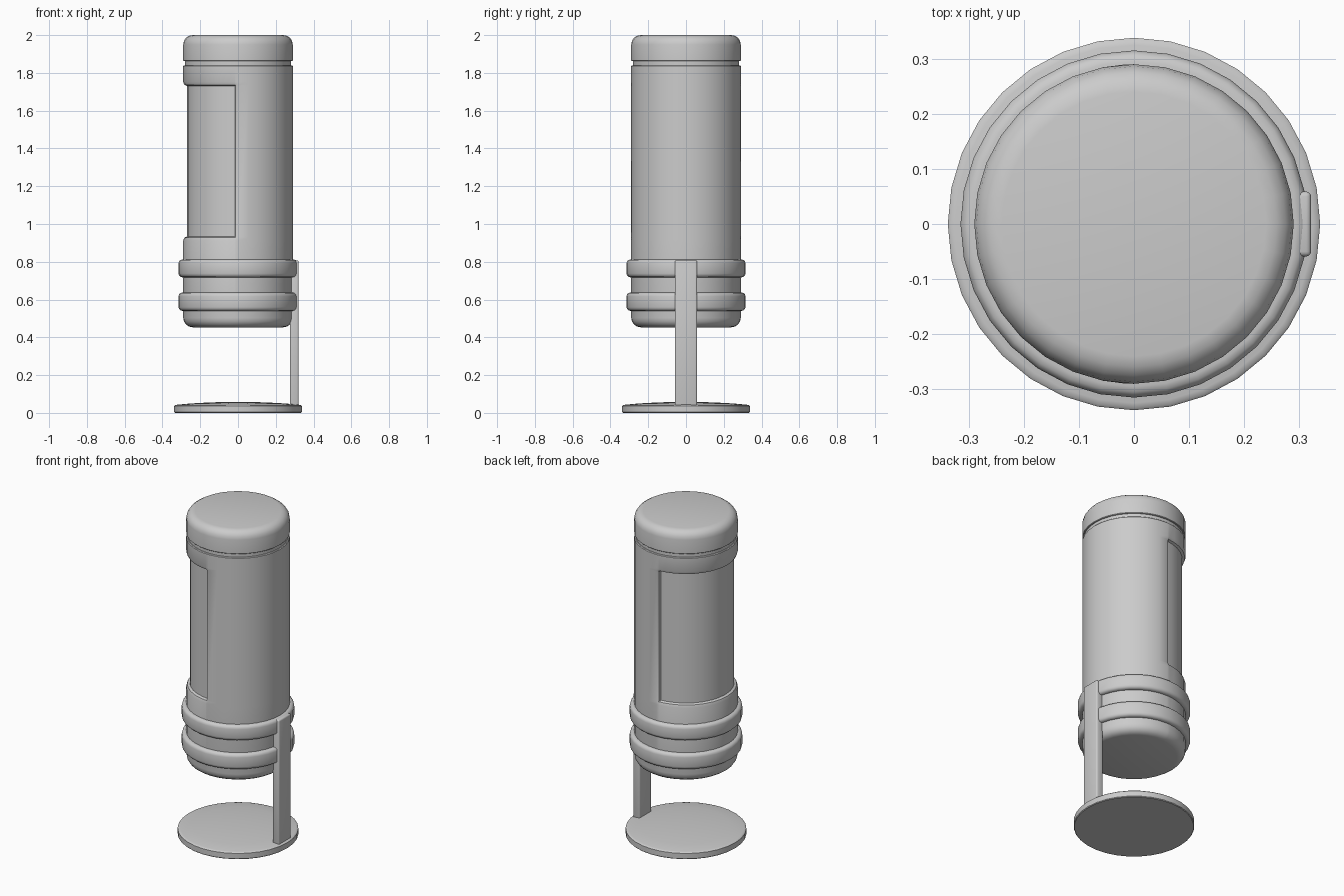
import bpy, bmesh, math

if "Cube" in bpy.data.objects:
    bpy.data.objects.remove(bpy.data.objects["Cube"])

SEG = 32
EVEN = [i * 360 / SEG for i in range(SEG)]


def finish(name, bm):
    bmesh.ops.recalc_face_normals(bm, faces=bm.faces)
    mesh = bpy.data.meshes.new(name)
    bm.to_mesh(mesh)
    bm.free()
    ob = bpy.data.objects.new(name, mesh)
    bpy.context.collection.objects.link(ob)
    bpy.ops.object.select_all(action='DESELECT')
    bpy.context.view_layer.objects.active = ob
    ob.select_set(True)
    bpy.ops.object.shade_smooth_by_angle(angle=math.radians(35))
    return ob


def lathe(name, profile, angles=EVEN, closed=False):
    """Spin a profile; profile(angle) gives (radius, z) points from bottom to top."""
    bm = bmesh.new()
    cols = []
    for a in angles:
        t = math.radians(a)
        cols.append([bm.verts.new((r * math.cos(t), r * math.sin(t), z)) for r, z in profile(a)])
    n = len(cols[0])
    for i, c in enumerate(cols):
        d = cols[(i + 1) % len(cols)]
        for k in range(n if closed else n - 1):
            m = (k + 1) % n
            bm.faces.new((c[k], d[k], d[m], c[m]))
    if not closed:
        bm.faces.new([c[0] for c in cols][::-1])
        bm.faces.new([c[-1] for c in cols])
    return finish(name, bm)


def fillet(r, z, rad, start, steps=4):
    """Quarter-round of points about centre (r, z), sweeping 90 degrees from start."""
    return [(r + rad * math.cos(math.radians(start + 90 * i / steps)),
             z + rad * math.sin(math.radians(start + 90 * i / steps))) for i in range(steps + 1)]


# canister body with a half-round recessed panel on the left side
R, R_IN = 0.29, 0.27


def recess(a):
    d = min(a - 90, 270 - a)
    return 0 if d < 0.1 else 0.35 if d < 3 else 1


def body_profile(a):
    f = recess(a) * (R - R_IN)
    return (fillet(R - 0.05, 0.503, 0.05, -90)
            + [(R, 0.912), (R - 0.3 * f, 0.928), (R - f, 0.934),
               (R - f, 1.731), (R - 0.3 * f, 1.737), (R, 1.752)]
            + [(R, 1.836), (R - 0.004, 1.84), (0.281, 1.84), (0.281, 1.865)])


body_angles = sorted(EVEN + [92.5, 93.5, 266.5, 267.5])
lathe("canister_body", body_profile, body_angles)

# rounded lid above the groove
lid = [(0.27, 1.862), (R - 0.003, 1.862), (R, 1.865)] + fillet(R - 0.05, 1.95, 0.05, 0)
lathe("lid", lambda a: lid)

# two clamp rings
for name, z0, z1 in (("lower_ring", 0.54, 0.637), ("upper_ring", 0.718, 0.812)):
    b, ro = 0.02, 0.315
    ring = ([(0.28, z0)] + fillet(ro - b, z0 + b, b, -90, 3)
            + fillet(ro - b, z1 - b, b, 0, 3) + [(0.28, z1)])
    lathe(name, lambda a: ring, closed=True)

# slightly domed foot disc
base = [(0.334, 0), (0.338, 0.004), (0.338, 0.037), (0.334, 0.041), (0.325, 0.043),
        (0.25, 0.05), (0.16, 0.055), (0.07, 0.058)]
lathe("base_disc", lambda a: base)

# upright support post
bm = bmesh.new()
bmesh.ops.create_cube(bm, size=1)
for v in bm.verts:
    v.co = (0.298 + v.co.x * 0.047, v.co.y * 0.118, 0.42 + v.co.z * 0.776)
bmesh.ops.bevel(bm, geom=bm.edges[:], offset=0.009, segments=3, profile=0.5, affect='EDGES')
finish("support_post", bm)
